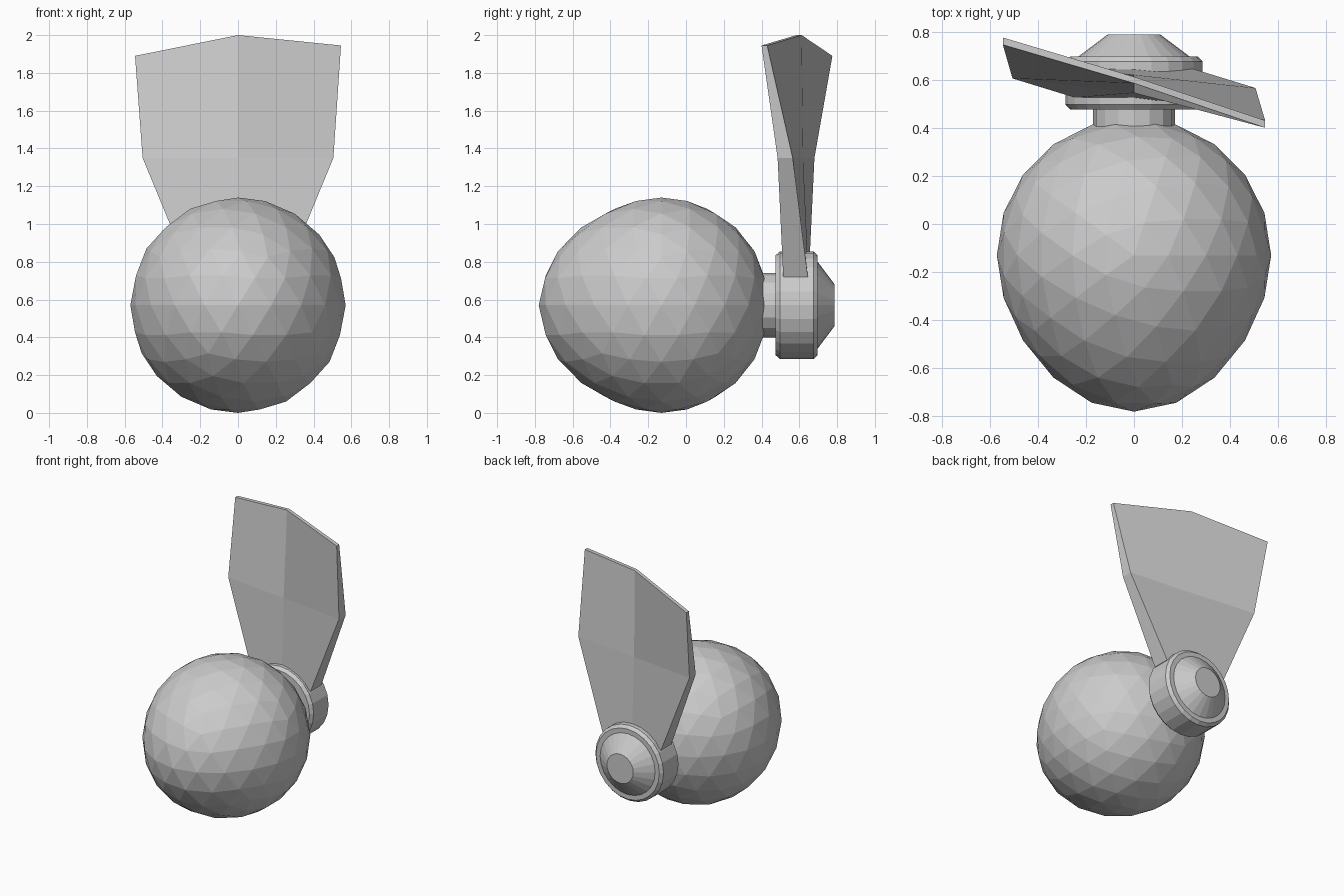
import bpy, bmesh, math

if "Cube" in bpy.data.objects:
    bpy.data.objects.remove(bpy.data.objects["Cube"])

R, CY, CZ = 0.57, -0.13, 0.57


def finish(name, bm):
    bmesh.ops.recalc_face_normals(bm, faces=bm.faces[:])
    me = bpy.data.meshes.new(name)
    bm.to_mesh(me)
    bm.free()
    ob = bpy.data.objects.new(name, me)
    bpy.context.collection.objects.link(ob)
    return ob


def lathe_y(name, profile, sides):
    """Closed solid turned around the y axis from (radius, y) points."""
    bm = bmesh.new()
    rings = []
    for r, y in profile:
        rings.append([bm.verts.new((r * math.sin(2 * math.pi * k / sides), y,
                                    CZ + r * math.cos(2 * math.pi * k / sides)))
                      for k in range(sides)])
    for a, b in zip(rings, rings[1:]):
        for k in range(sides):
            n = (k + 1) % sides
            bm.faces.new((a[k], a[n], b[n], b[k]))
    bm.faces.new(rings[0])
    bm.faces.new(rings[-1])
    return finish(name, bm)


# Faceted body, drawn out a little towards the front
bm = bmesh.new()
bmesh.ops.create_icosphere(bm, subdivisions=3, radius=R)
for v in bm.verts:
    if v.co.y < 0:
        v.co.y *= 0.94 + 0.2 * abs(v.co.y) / R
    v.co.y += CY
    v.co.z += CZ
finish("body", bm)

# Shaft and hub behind the body
lathe_y("shaft", [(0.17, 0.30), (0.17, 0.52)], 16)
lathe_y("hub", [(0.265, 0.475), (0.285, 0.497), (0.285, 0.675), (0.265, 0.697),
                (0.23, 0.697), (0.11, 0.787)], 24)

# Twisted blade: each row holds (x, z, y_front, y_back) for left, middle, right
rows = [
    [(-0.245, 0.72, 0.525, 0.65), (0, 0.72, 0.52, 0.648), (0.245, 0.72, 0.515, 0.645)],
    [(-0.505, 1.35, 0.605, 0.68), (0, 1.35, 0.545, 0.62), (0.505, 1.35, 0.485, 0.565)],
    [(-0.545, 1.89, 0.745, 0.775), (0, 2.0, 0.585, 0.612), (0.545, 1.945, 0.40, 0.43)],
]
bm = bmesh.new()
front = [[bm.verts.new((x, f, z)) for x, z, f, b in row] for row in rows]
back = [[bm.verts.new((x, b, z)) for x, z, f, b in row] for row in rows]
for g in (front, back):
    for i in range(2):
        for j in range(2):
            bm.faces.new((g[i][j], g[i][j + 1], g[i + 1][j + 1], g[i + 1][j]))
for k in range(2):
    for e in (0, 2):
        bm.faces.new((front[e][k], front[e][k + 1], back[e][k + 1], back[e][k]))
        bm.faces.new((front[k][e], front[k + 1][e], back[k + 1][e], back[k][e]))
finish("blade", bm)
